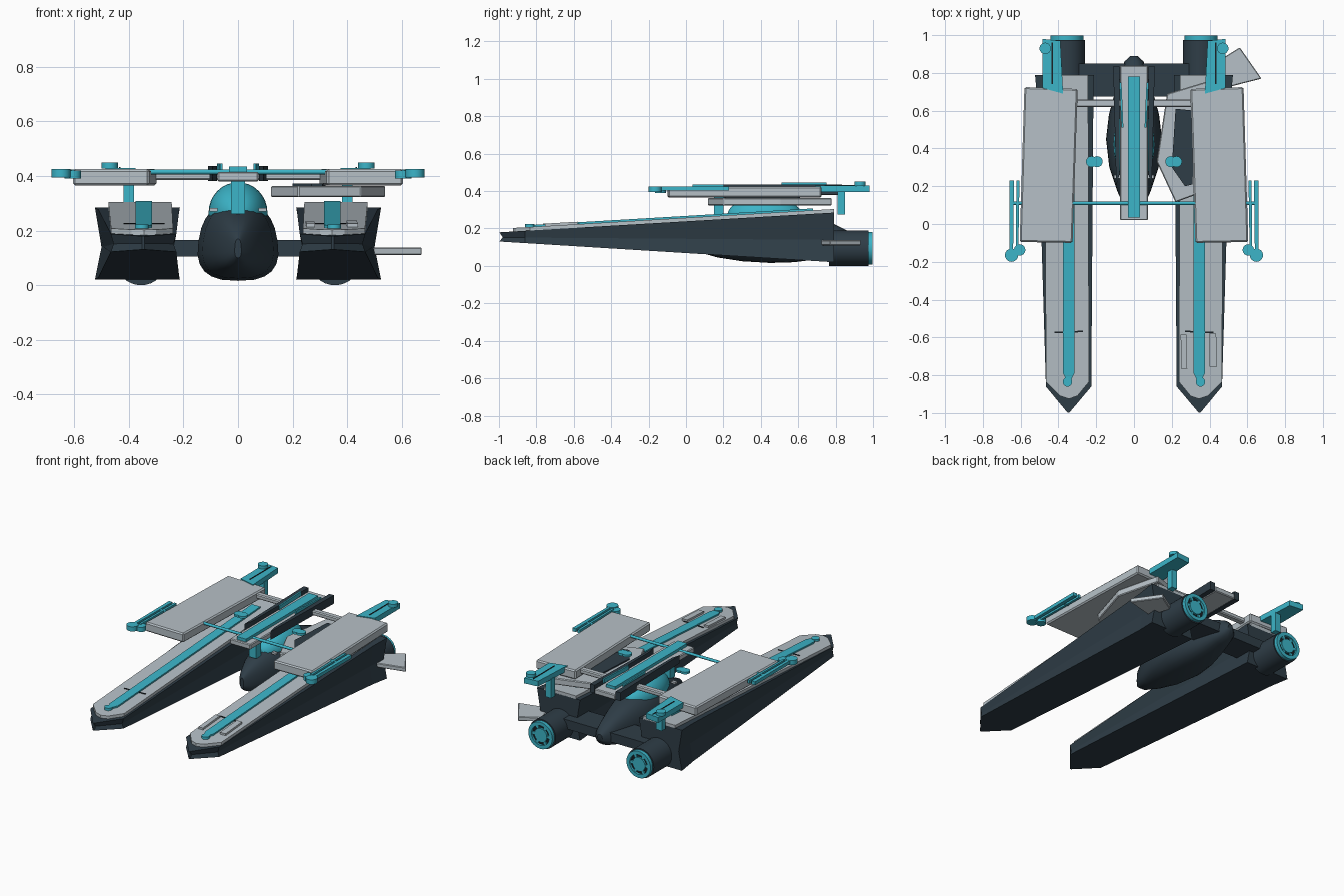
import bpy, bmesh, math
from mathutils import Vector

if "Cube" in bpy.data.objects:
    bpy.data.objects.remove(bpy.data.objects["Cube"])


def material(name, rgb):
    m = bpy.data.materials.new(name)
    m.diffuse_color = (*rgb, 1)
    m.use_nodes = True
    m.node_tree.nodes["Principled BSDF"].inputs["Base Color"].default_value = m.diffuse_color
    return m


DARK = material("dark slate", (0.028, 0.047, 0.063))
GREY = material("light grey", (0.47, 0.53, 0.57))
TEAL = material("teal", (0.045, 0.46, 0.58))
BLACK = material("near black", (0.010, 0.014, 0.018))


def finish(name, bm, mat, smooth=False):
    bmesh.ops.recalc_face_normals(bm, faces=bm.faces)
    me = bpy.data.meshes.new(name)
    bm.to_mesh(me)
    bm.free()
    me.materials.append(mat)
    ob = bpy.data.objects.new(name, me)
    bpy.context.collection.objects.link(ob)
    if smooth:
        bpy.context.view_layer.objects.active = ob
        ob.select_set(True)
        bpy.ops.object.shade_smooth_by_angle(angle=math.radians(40))
        ob.select_set(False)
    return ob


def loft(name, rings, mat, smooth=False):
    bm = bmesh.new()
    vs = [[bm.verts.new(p) for p in r] for r in rings]
    n = len(vs[0])
    for a, b in zip(vs, vs[1:]):
        for i in range(n):
            j = (i + 1) % n
            bm.faces.new((a[i], a[j], b[j], b[i]))
    bm.faces.new(vs[0])
    bm.faces.new(vs[-1])
    return finish(name, bm, mat, smooth)


def prism(name, pts, base, thick, mat, bevel=0):
    """Extrude a plan outline; base may be a height or a function of y."""
    f = base if callable(base) else (lambda y: base)
    ob = loft(name, [[(x, y, f(y)) for x, y in pts],
                     [(x, y, f(y) + thick) for x, y in pts]], mat)
    if bevel:
        b = ob.modifiers.new("edge", "BEVEL")
        b.width, b.segments = bevel, 1
    return ob


def box(name, x0, x1, y0, y1, z0, z1, mat, bevel=0):
    return prism(name, [(x0, y0), (x1, y0), (x1, y1), (x0, y1)], z0, z1 - z0, mat, bevel)


def cylinder(name, c, r, depth, mat, axis="Z", r2=None, sides=24):
    rot = {"Z": (0, 0, 1), "Y": (0, 1, 0), "X": (1, 0, 0)}[axis]
    bm = bmesh.new()
    bmesh.ops.create_cone(bm, cap_ends=True, segments=sides, radius1=r,
                          radius2=r if r2 is None else r2, depth=depth)
    q = Vector((0, 0, 1)).rotation_difference(Vector(rot))
    for v in bm.verts:
        v.co = q @ v.co + Vector(c)
    return finish(name, bm, mat, True)


def ring(name, c, r_out, r_in, depth, mat, sides=32):
    """Hollow ring facing along y."""
    bm = bmesh.new()
    prof = [(r_in, -depth / 2), (r_out, -depth / 2), (r_out, depth / 2), (r_in, depth / 2)]
    vs = [[bm.verts.new((c[0] + r * math.cos(t), c[1] + y, c[2] + r * math.sin(t)))
           for r, y in prof] for t in (math.tau * i / sides for i in range(sides))]
    for i in range(sides):
        a, b = vs[i], vs[(i + 1) % sides]
        for k in range(4):
            bm.faces.new((a[k], a[(k + 1) % 4], b[(k + 1) % 4], b[k]))
    return finish(name, bm, mat, True)


def hull_top(y):
    return 0.18 + 0.105 * (y + 0.99) / 1.78


def hull_bottom(y):
    return 0.13 - 0.11 * (y + 0.99) / 1.78


def hull_ring(s, y, xi, xo, flare):
    b, t = hull_bottom(y), hull_top(y)
    m = b + (t - b) * 0.45
    return [(s * xi, y, b), (s * xo, y, b), (s * (xo - flare), y, m),
            (s * xo, y, t), (s * xi, y, t), (s * (xi + flare), y, m)]


for s, side in ((-1, "left"), (1, "right")):
    def mir(pts):
        return [(s * x, y) for x, y in pts]

    def sbox(name, x0, x1, *rest):
        return box(f"{side}_{name}", min(s * x0, s * x1), max(s * x0, s * x1), *rest)

    # Long wedge hull with slightly waisted flanks
    rings = [hull_ring(s, -0.998, 0.342, 0.352, 0.0), hull_ring(s, -0.86, 0.226, 0.466, 0.01),
             hull_ring(s, 0.66, 0.215, 0.512, 0.02), hull_ring(s, 0.79, 0.213, 0.524, 0.024)]
    tip = rings[0]
    for i in (2, 5):
        tip[i] = (tip[i][0], -0.98, tip[i][2])
    loft(f"{side}_hull", rings, DARK)

    # Sloping deck plate, its stripe and details
    prism(f"{side}_deck", mir([(0.30, -0.91), (0.345, -0.925), (0.39, -0.91), (0.465, -0.835),
                               (0.475, 0.79), (0.243, 0.79), (0.238, -0.835)]),
          lambda y: hull_top(y) - 0.003, 0.022, GREY)
    prism(f"{side}_deck_stripe", mir([(0.33, -0.82), (0.36, -0.82), (0.375, -0.79),
                                      (0.375, 0.68), (0.315, 0.68), (0.315, -0.79)]),
          lambda y: hull_top(y) + 0.015, 0.014, TEAL)
    cylinder(f"{side}_stripe_knob", (s * 0.352, -0.835, 0.212), 0.025, 0.022, TEAL)
    prism(f"{side}_deck_seam", mir([(0.27, -0.572), (0.42, -0.578), (0.42, -0.57), (0.27, -0.564)]),
          lambda y: hull_top(y) + 0.016, 0.006, BLACK)

    # Engine with banded nozzle
    e = s * 0.355
    cylinder(f"{side}_engine", (e, 0.87, 0.095), 0.095, 0.21, DARK, "Y", sides=32)
    ring(f"{side}_nozzle_ring", (e, 0.984, 0.095), 0.087, 0.064, 0.028, TEAL)
    cylinder(f"{side}_nozzle_back", (e, 0.977, 0.095), 0.068, 0.012, BLACK, "Y")
    cylinder(f"{side}_nozzle_core", (e, 0.986, 0.095), 0.045, 0.018, TEAL, "Y")
    for k in range(6):
        a = k * math.tau / 6
        cylinder(f"{side}_nozzle_stud_{k + 1}",
                 (e + 0.055 * math.cos(a), 0.982, 0.095 + 0.055 * math.sin(a)),
                 0.011, 0.02, TEAL, "Y", sides=8)

    # Upper armour panel
    prism(f"{side}_upper_panel", mir([(0.325, -0.10), (0.605, -0.095), (0.58, 0.725), (0.298, 0.715)]),
          0.365, 0.06, GREY, 0.008)

    # Rear bracket, post and knob
    prism(f"{side}_rear_bracket", mir([(0.375, 0.69), (0.485, 0.72), (0.485, 0.98), (0.39, 0.97)]),
          0.395, 0.035, TEAL)
    sbox("bracket_seam", 0.430, 0.436, 0.74, 0.96, 0.429, 0.433, BLACK)
    sbox("bracket_post", 0.38, 0.42, 0.81, 0.85, 0.275, 0.40, TEAL)
    cylinder(f"{side}_bracket_knob", (s * 0.47, 0.93, 0.439), 0.03, 0.022, TEAL)

    # Twin outboard barrels with round ends
    prism(f"{side}_outer_barrel", mir([(0.640, -0.16), (0.658, -0.16), (0.660, 0.23), (0.635, 0.23)]),
          0.402, 0.022, TEAL)
    prism(f"{side}_inner_barrel", mir([(0.612, -0.13), (0.626, -0.13), (0.622, 0.23), (0.606, 0.23)]),
          0.402, 0.022, TEAL)
    cylinder(f"{side}_outer_barrel_end", (s * 0.648, -0.165, 0.41), 0.035, 0.03, TEAL)
    cylinder(f"{side}_inner_barrel_end", (s * 0.605, -0.137, 0.405), 0.03, 0.03, TEAL)

    # Paired discs beside the spine
    for k, x in enumerate((0.195, 0.225)):
        cylinder(f"{side}_spine_disc_{k + 1}", (s * x, 0.33, 0.415), 0.029, 0.014, TEAL)

    # Dark rails and slim splayed bars on the spine
    prism(f"{side}_spine_rail", mir([(0.078, 0.26), (0.094, 0.20), (0.110, 0.835), (0.076, 0.835)]),
          0.382, 0.054, DARK)
    prism(f"{side}_spine_bar", mir([(0.056, 0.51), (0.066, 0.51), (0.077, 0.75), (0.066, 0.75)]),
          0.42, 0.026, TEAL)

    # Small brow light on the body
    sbox("brow_light", 0.075, 0.105, 0.24, 0.26, 0.27, 0.283, GREY)

# Central body: rounded sections, wider near the bottom
body = []
for y, w, zb, zt in ((0.04, 0.012, 0.10, 0.17), (0.08, 0.045, 0.07, 0.215), (0.17, 0.085, 0.045, 0.26),
                     (0.30, 0.128, 0.025, 0.295), (0.45, 0.145, 0.016, 0.305), (0.58, 0.130, 0.02, 0.295),
                     (0.70, 0.098, 0.035, 0.26), (0.80, 0.07, 0.06, 0.22), (0.86, 0.05, 0.08, 0.19),
                     (0.89, 0.018, 0.115, 0.155)):
    r = []
    for i in range(24):
        c, q = math.cos(math.tau * i / 24), math.sin(math.tau * i / 24)
        x = math.copysign(abs(c) ** 0.75, c)
        z = math.copysign(abs(q) ** 0.8, q)
        r.append((w * x * (1 - 0.14 * z), y, (zb + zt) / 2 + (zt - zb) / 2 * z))
    body.append(r)
loft("central_body", body, DARK, True)

# Domed canopy
bm = bmesh.new()
bmesh.ops.create_uvsphere(bm, u_segments=28, v_segments=16, radius=1)
for v in bm.verts:
    v.co = Vector((v.co.x * 0.108, 0.42 + v.co.y * 0.20, 0.265 + v.co.z * 0.112))
finish("canopy", bm, TEAL, True)

# Cross structure
box("rear_crossbeam", -0.30, 0.30, 0.675, 0.85, 0.105, 0.165, DARK)
box("upper_crossbar", -0.31, 0.31, 0.62, 0.66, 0.385, 0.415, GREY, 0.006)
cylinder("long_cross_rod", (0, 0.11, 0.415), 0.009, 1.31, TEAL, "X", sides=12)

# Central spine plate
box("spine_plate", -0.075, 0.075, 0.02, 0.84, 0.38, 0.415, GREY, 0.005)
box("spine_stripe", -0.033, 0.033, 0.035, 0.78, 0.414, 0.434, TEAL)
box("spine_post", -0.026, 0.026, 0.15, 0.20, 0.26, 0.385, TEAL)

# Skewed loose plates on the right
prism("skewed_plate", [(0.12, 0.33), (0.22, 0.115), (0.45, 0.20), (0.54, 0.50), (0.47, 0.78),
                       (0.175, 0.69)], 0.322, 0.042, GREY, 0.005)
prism("skewed_plate_inlay", [(0.20, 0.30), (0.27, 0.20), (0.31, 0.21), (0.32, 0.60), (0.22, 0.61)],
      0.363, 0.009, DARK)
prism("side_fin", [(0.44, 0.86), (0.56, 0.935), (0.675, 0.77), (0.48, 0.72)], 0.11, 0.028, GREY, 0.004)

# Raised hatches on the right deck
for k, (x0, x1, y0, y1) in enumerate(((0.25, 0.278, -0.765, -0.585), (0.40, 0.435, -0.755, -0.58))):
    prism(f"deck_hatch_{k + 1}", [(x0, y0), (x1 + 0.004, y0), (x1, y1), (x0 - 0.003, y1)],
          lambda y: hull_top(y) + 0.018, 0.014, GREY)
